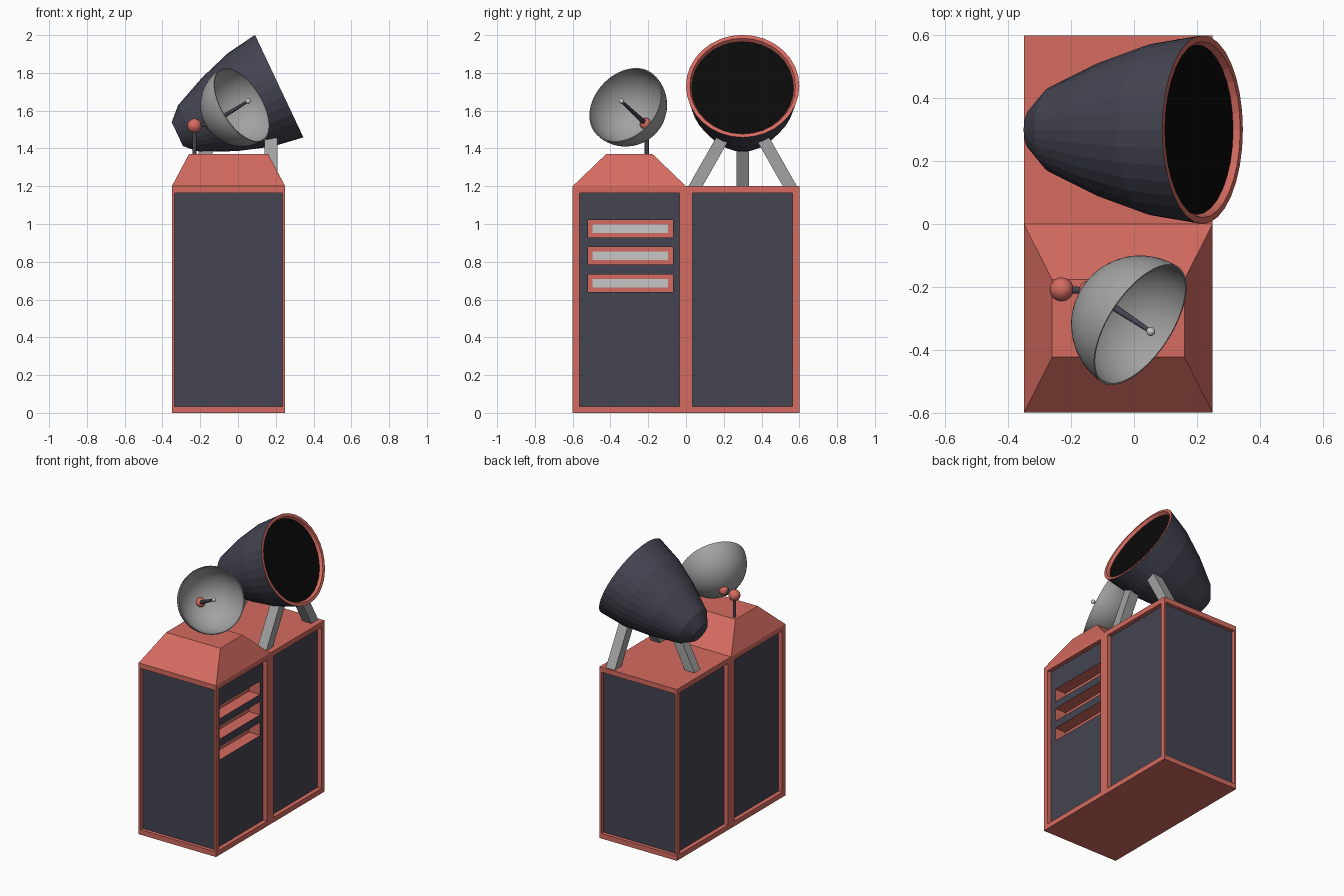
import bpy, bmesh, math
from mathutils import Vector, Matrix

if "Cube" in bpy.data.objects:
    bpy.data.objects.remove(bpy.data.objects["Cube"])


def mat(name, r, g, b):
    m = bpy.data.materials.new(name)
    m.diffuse_color = (r, g, b, 1)
    m.use_nodes = True
    m.node_tree.nodes["Principled BSDF"].inputs["Base Color"].default_value = m.diffuse_color
    return m


RED = mat("coral_red", 0.66, 0.147, 0.117)
DARK = mat("slate", 0.058, 0.058, 0.084)
GREY = mat("mid_grey", 0.36, 0.36, 0.36)
LIGHT = mat("light_grey", 0.57, 0.57, 0.57)
BLACK = mat("black", 0.003, 0.003, 0.003)


def finish(name, bm, *mats, smooth=False):
    bmesh.ops.recalc_face_normals(bm, faces=bm.faces)
    me = bpy.data.meshes.new(name)
    bm.to_mesh(me)
    bm.free()
    for m in mats:
        me.materials.append(m)
    if smooth:
        for p in me.polygons:
            p.use_smooth = True
    ob = bpy.data.objects.new(name, me)
    bpy.context.collection.objects.link(ob)
    return ob


def box_bm(lo, hi):
    bm = bmesh.new()
    lo, hi = Vector(lo), Vector(hi)
    bmesh.ops.create_cube(bm, size=1)
    for v in bm.verts:
        v.co = (lo + hi) / 2 + v.co * (hi - lo)
    return bm


def rod(name, a, b, r1, r2, m):
    a, b = Vector(a), Vector(b)
    bm = bmesh.new()
    mx = Matrix.Translation((a + b) / 2) @ (b - a).to_track_quat('Z', 'Y').to_matrix().to_4x4()
    bmesh.ops.create_cone(bm, cap_ends=True, segments=16, radius1=r1, radius2=r2,
                          depth=(b - a).length, matrix=mx)
    return finish(name, bm, m)


def ball(name, c, r, m):
    bm = bmesh.new()
    bmesh.ops.create_uvsphere(bm, u_segments=24, v_segments=14, radius=r,
                              matrix=Matrix.Translation(c))
    return finish(name, bm, m, smooth=True)


def lathe(name, profile, centre, axis, mats, ids, seg, smooth=False):
    """Spin (along, radius) points round an axis; ids give each band's material."""
    bm = bmesh.new()
    rings = []
    for s, r in profile:
        if r < 1e-6:
            rings.append([bm.verts.new((0, 0, s))] * seg)
        else:
            rings.append([bm.verts.new((r * math.cos(2 * math.pi * i / seg),
                                        r * math.sin(2 * math.pi * i / seg), s)) for i in range(seg)])
    for k, (a, b) in enumerate(zip(rings, rings[1:])):
        for i in range(seg):
            j = (i + 1) % seg
            f = bm.faces.new(list(dict.fromkeys([a[i], a[j], b[j], b[i]])))
            f.material_index = ids[k]
    bm.transform(Matrix.Translation(centre) @ Vector(axis).to_track_quat('Z', 'Y').to_matrix().to_4x4())
    return finish(name, bm, *mats, smooth=smooth)


# Two cabinet cells with sunken dark panels
def cabinet(name, y0, y1):
    bm = box_bm((-0.35, y0, 0), (0.25, y1, 1.2))
    bm.normal_update()
    for f in list(bm.faces):
        n, c = f.normal.copy(), f.calc_center_median()
        if abs(n.z) > 0.5 or abs(c.y) < 0.01:
            continue
        margin = Vector((0.015, 0.035, 0.035))
        half = Vector((0.3, 0.3, 0.6))
        bmesh.ops.inset_individual(bm, faces=[f], thickness=0.005)
        for v in f.verts:
            for k in range(3):
                if abs(n[k]) < 0.5:
                    v.co[k] = c[k] + math.copysign(half[k] - margin[k], v.co[k] - c[k])
        ex = bmesh.ops.extrude_discrete_faces(bm, faces=[f])["faces"][0]
        ex.material_index = 1
        depth = 0.03 if abs(n.x) > 0.5 else 0.025
        bmesh.ops.translate(bm, verts=ex.verts, vec=-n * depth)
    return finish(name, bm, RED, DARK)


front_cell = cabinet("front_cabinet", -0.6, 0.0)
cabinet("rear_cabinet", 0.0, 0.6)

# Three deep vents with pale backs
for i, z in enumerate((0.975, 0.832, 0.687)):
    cutter = finish(f"vent_cutter_{i}", box_bm((0.135, -0.52, z - 0.046), (0.24, -0.07, z + 0.046)), RED, DARK)
    cutter.hide_render = True
    cutter.hide_viewport = True
    cutter.display_type = 'WIRE'
    mod = front_cell.modifiers.new("vent", 'BOOLEAN')
    mod.operation = 'DIFFERENCE'
    mod.solver = 'EXACT'
    mod.object = cutter
    finish(f"vent_back_{i}", box_bm((0.133, -0.495, z - 0.022), (0.139, -0.095, z + 0.022)), LIGHT)

# Hipped roof of the front cell
bm = box_bm((-0.35, -0.6, 1.2), (0.25, 0, 1.37))
for v in bm.verts:
    if v.co.z > 1.3:
        v.co.x = -0.05 + (v.co.x + 0.05) * 0.7
        v.co.y = -0.3 + (v.co.y + 0.3) * 0.41
finish("hipped_roof", bm, RED)

# Hemispherical dish with feed
axis = Vector((0.743, -0.49, 0.456)).normalized()
rim = Vector((0.02, -0.32, 1.63))
R = 0.22
angles = [math.pi / 2 * k / 14 for k in range(15)]
outer = [(-R * math.cos(a), R * math.sin(a)) for a in angles]
inner = [(s * 0.975, r * 0.975) for s, r in reversed(outer)]
dish = lathe("dish", outer + inner, rim, axis, [GREY], [0] * 29, 48, smooth=True)
bpy.context.view_layer.objects.active = dish
dish.select_set(True)
bpy.ops.object.shade_smooth_by_angle(angle=math.radians(40))
apex = rim - axis * R
tip = rim + axis * 0.045
rod("feed_rod", apex, tip, 0.014, 0.007, DARK)
ball("feed_tip", tip, 0.014, LIGHT)

# Dish mount
knob = Vector((-0.23, -0.208, 1.52))
rod("mast", (knob.x, knob.y, 1.36), knob, 0.011, 0.011, DARK)
ball("mast_ball", knob, 0.038, RED)
rod("mount_arm", knob, apex, 0.011, 0.011, DARK)
ball("dish_pivot", apex, 0.032, RED)

# Large horn with recessed black mouth
profile = [(-0.596, 0), (-0.596, 0.07), (-0.527, 0.137), (-0.35, 0.215), (-0.17, 0.274),
           (0, 0.3), (0, 0.28), (-0.02, 0.27), (-0.02, 0)]
lathe("horn", profile, (0.218, 0.3, 1.73), (0.904, 0, 0.427), [DARK, RED, BLACK],
      [0, 0, 0, 0, 0, 1, 1, 2], 32)


# Tripod legs: sheared boxes
def leg(name, base, top, wx, wy):
    bm = box_bm((-wx / 2, -wy / 2, 0), (wx / 2, wy / 2, 1))
    for v in bm.verts:
        p = Vector(base).lerp(Vector(top), v.co.z)
        v.co = Vector((p.x + v.co.x, p.y + v.co.y, p.z))
    finish(name, bm, GREY)


for side, label in ((-1, "left"), (1, "right")):
    leg(f"horn_leg_{label}", (0.175, 0.3 + side * 0.25, 1.2), (0.175, 0.3 + side * 0.105, 1.455), 0.07, 0.075)
leg("horn_leg_back", (-0.26, 0.3, 1.2), (-0.15, 0.3, 1.42), 0.075, 0.065)
